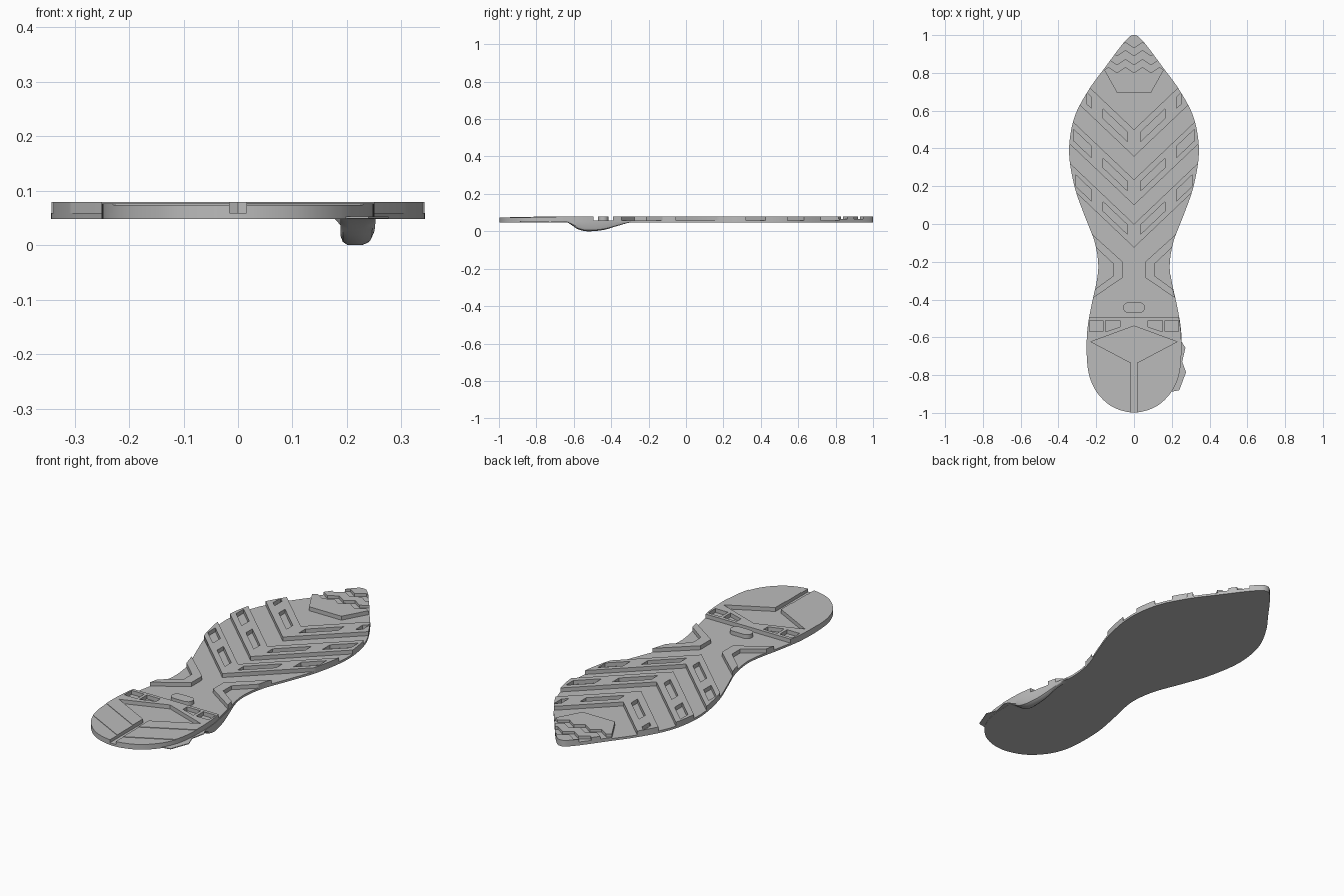
import bpy, bmesh, math

if "Cube" in bpy.data.objects:
    bpy.data.objects.remove(bpy.data.objects["Cube"], do_unlink=True)

rubber = bpy.data.materials.new("grey_rubber")
rubber.use_nodes = True
grey = (0.5, 0.5, 0.5, 1)
rubber.diffuse_color = grey
rubber.node_tree.nodes["Principled BSDF"].inputs["Base Color"].default_value = grey

BOTTOM, FLOOR, TOP = 0.048, 0.059, 0.079
ROOT = FLOOR - 0.004   # treads sink slightly into the base
SLOPE = 0.95           # angle of the forefoot chevrons

# Half outline of the sole, from toe to heel
HALF = [(0, 1), (0.05, 0.965), (0.16, 0.82), (0.24, 0.71), (0.31, 0.58),
        (0.34, 0.45), (0.34, 0.33), (0.31, 0.18), (0.26, 0.04), (0.21, -0.09),
        (0.19, -0.2), (0.195, -0.29), (0.225, -0.43), (0.247, -0.56),
        (0.25, -0.7), (0.235, -0.81), (0.19, -0.9), (0.11, -0.97), (0, -0.998)]


def smooth_path(pts, steps=5):
    """Catmull-Rom curve through the points, with mirrored end tangents."""
    ext = [(-pts[1][0], pts[1][1])] + pts + [(-pts[-2][0], pts[-2][1])]
    out = []
    for a, b, c, d in zip(ext, ext[1:], ext[2:], ext[3:]):
        for s in range(steps):
            t = s / steps
            out.append(tuple(0.5 * (2 * q + (r - p) * t + (2 * p - 5 * q + 4 * r - u) * t ** 2
                             + (3 * q - p - 3 * r + u) * t ** 3)
                             for p, q, r, u in zip(a, b, c, d)))
    return out + [pts[-1]]


side = smooth_path(HALF)
OUTLINE = side + [(-x, y) for x, y in side[-2:0:-1]]


def edge_x(y):
    for (x0, y0), (x1, y1) in zip(side, side[1:]):
        if y1 <= y <= y0:
            return x0 + (x1 - x0) * (y0 - y) / (y0 - y1)
    return 0


def mirror(pts):
    return [(-x, y) for x, y in pts]


def finish(name, bm):
    bmesh.ops.recalc_face_normals(bm, faces=bm.faces)
    mesh = bpy.data.meshes.new(name)
    bm.to_mesh(mesh)
    bm.free()
    mesh.materials.append(rubber)
    obj = bpy.data.objects.new(name, mesh)
    bpy.context.collection.objects.link(obj)
    return obj


def prisms(name, polys, z0, z1):
    """One object made of upright prisms."""
    bm = bmesh.new()
    for pts in polys:
        face = bm.faces.new([bm.verts.new((x, y, z0)) for x, y in pts])
        ext = bmesh.ops.extrude_face_region(bm, geom=[face], use_keep_orig=True)["geom"]
        for v in ext:
            if isinstance(v, bmesh.types.BMVert):
                v.co.z = z1
    return finish(name, bm)


def boolean(obj, cutter, operation):
    mod = obj.modifiers.new(operation.lower(), "BOOLEAN")
    mod.object, mod.operation, mod.solver = cutter, operation, "EXACT"
    bpy.context.view_layer.update()
    deps = bpy.context.evaluated_depsgraph_get()
    mesh = bpy.data.meshes.new_from_object(obj.evaluated_get(deps))
    obj.modifiers.clear()
    obj.data = mesh


clip = prisms("outline_cutter", [OUTLINE], -0.1, 0.3)
clip.hide_render = True


def tread(name, polys, pockets=(), top=TOP, pocket_floor=FLOOR - 0.01):
    """Raised tread trimmed to the outline, with pockets cut out of it."""
    obj = prisms(name, polys, ROOT, top)
    boolean(obj, clip, "INTERSECT")
    if pockets:
        cutter = prisms("pocket_cutter", pockets, pocket_floor, 0.2)
        boolean(obj, cutter, "DIFFERENCE")
        bpy.data.objects.remove(cutter, do_unlink=True)
    return obj


# Base plate
parts = [prisms("sole_base", [OUTLINE], BOTTOM, FLOOR)]


# Forefoot chevrons with slanted pockets
def slanted(x0, x1, y0, y1):
    return [(x0, y0 + SLOPE * x0), (x1, y0 + SLOPE * x1),
            (x1, y1 + SLOPE * x1), (x0, y1 + SLOPE * x0)]


for i, (hi, lo, outer) in enumerate([(0.5, 0.357, 0.25), (0.235, 0.1, 0.32), (0, -0.125, 0.31)]):
    w = 0.45
    band = [(0, lo), (w, lo + SLOPE * w), (w, hi + SLOPE * w), (0, hi),
            (-w, hi + SLOPE * w), (-w, lo + SLOPE * w)]
    mid = (hi + lo) / 2
    holes = [slanted(0.035, 0.165, mid - 0.025, mid + 0.025),
             slanted(0.225, outer, mid - 0.03, mid + 0.03)]
    holes += [mirror(h) for h in holes]
    parts.append(tread(f"forefoot_chevron_{i + 1}", [band], holes))


# Toe pad with zigzag grooves
def zigzag(y):
    return [(k * 0.045, y + (0.03 if k % 2 else 0)) for k in range(-5, 6)]


toe = [(-0.09, 0.695), (0.09, 0.695), (0.16, 0.82), (0.16, 1.1), (-0.16, 1.1), (-0.16, 0.82)]
grooves = [zigzag(y) + zigzag(y + 0.04)[::-1] for y in (0.8, 0.89)]
parts.append(tread("toe_pad", [toe], grooves, pocket_floor=FLOOR + 0.006))

# Waist bands, bent inward from each edge
waist = [(0.27, -0.01), (0.06, -0.2), (0.06, -0.285), (0.26, -0.42),
         (0.26, -0.385), (0.11, -0.275), (0.11, -0.21), (0.27, -0.06)]
parts.append(tread("waist_bands", [waist, mirror(waist)]))

# Pill-shaped stud
pill = []
for cx, start in ((0.03, -90), (-0.03, 90)):
    for k in range(9):
        a = math.radians(start + k * 22.5)
        pill.append((cx + 0.028 * math.cos(a), -0.443 + 0.028 * math.sin(a)))
parts.append(tread("arch_stud", [pill]))

# Heel crossbar with pockets
bar = [(-0.3, -0.495), (0.3, -0.495), (0.3, -0.65), (0, -0.54), (-0.3, -0.65)]
cells = [[(0.075, -0.512), (0.15, -0.512), (0.15, -0.57), (0.075, -0.545)],
         [(0.165, -0.512), (0.235, -0.512), (0.235, -0.57), (0.165, -0.57)]]
parts.append(tread("heel_crossbar", [bar], cells + [mirror(c) for c in cells]))

# Stepped heel pads either side of a centre channel
for i, (y0, y1) in enumerate([(-0.735, -0.815), (-0.815, -0.94), (-0.94, -1.3)]):
    pad = [(0.016, y0), (0.3, y0 + 0.15), (0.3, y1 + 0.15), (0.016, y1)]
    parts.append(tread(f"heel_pad_{i + 1}", [pad, mirror(pad)], top=TOP - 0.0025 * i))

# Thin uneven flange on the left side of the heel
flange = [(0.2, -0.62), (0.25, -0.62), (0.272, -0.655), (0.262, -0.7), (0.255, -0.73),
          (0.276, -0.785), (0.262, -0.82), (0.24, -0.88), (0.19, -0.89)]
parts.append(prisms("heel_flange", [flange], BOTTOM + 0.001, BOTTOM + 0.005))

# Rounded lug hanging under the left edge
bm = bmesh.new()
rings = []
drop = smooth_path([(0.05, -0.27), (0.032, -0.355), (0.012, -0.42), (0.003, -0.47),
                    (0, -0.53), (0.012, -0.58), (0.036, -0.615), (0.05, -0.65)], 3)
section = [(0, 1), (0, 0.35), (0.08, 0.12), (0.25, 0), (0.7, 0), (0.92, 0.12), (1, 0.35), (1, 1)]
for low, y in drop:
    inner = min(0.188, edge_x(y) - 0.02)
    width = edge_x(y) + 0.002 - inner
    low = min(max(low, 0), 0.05)
    rings.append([bm.verts.new((inner + width * u, y, low + (0.052 - low) * v)) for u, v in section])
for a, b in zip(rings, rings[1:]):
    for k in range(len(section)):
        n = (k + 1) % len(section)
        bm.faces.new((a[k], a[n], b[n], b[k]))
bm.faces.new(rings[0])
bm.faces.new(rings[-1])
parts.append(finish("side_lug", bm))

bpy.data.objects.remove(clip, do_unlink=True)

# Smooth curved walls, keeping tread edges sharp
bpy.context.view_layer.update()
for part in parts:
    part.select_set(True)
bpy.context.view_layer.objects.active = parts[0]
bpy.ops.object.shade_smooth_by_angle(angle=math.radians(30))
